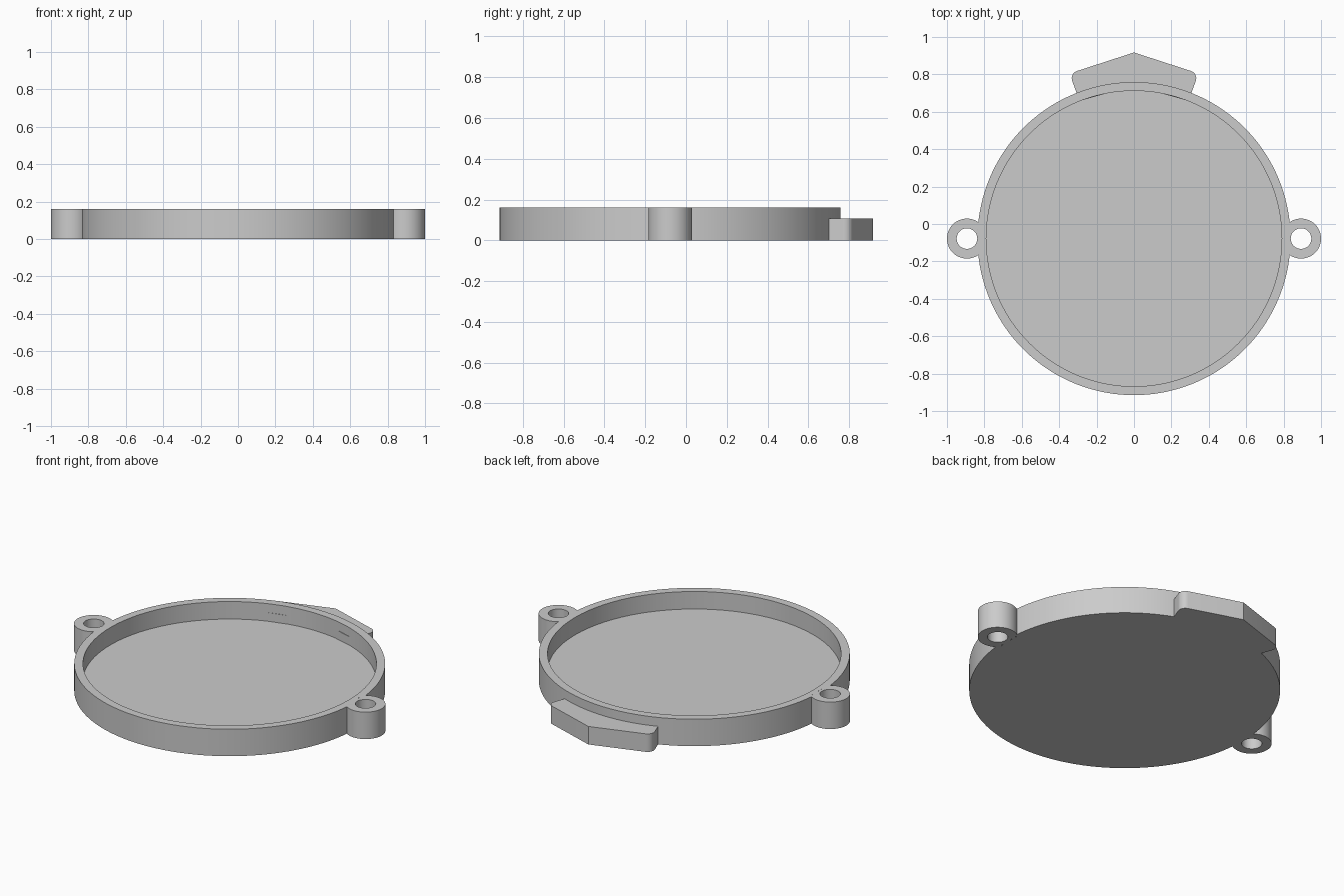
import bpy, bmesh
from math import cos, sin, tau

cube = bpy.data.objects.get("Cube")
if cube:
    bpy.data.objects.remove(cube)

CENTRE_Y = -0.078
OUTER, INNER = 0.837, 0.79
HEIGHT, FLOOR, TAB_HEIGHT = 0.16, 0.056, 0.107
EAR_X, EAR_R, HOLE_R = 0.893, 0.107, 0.055

grey = bpy.data.materials.new("plain grey")
grey.use_nodes = True
colour = (0.6, 0.6, 0.6, 1)
grey.diffuse_color = colour
grey.node_tree.nodes["Principled BSDF"].inputs["Base Color"].default_value = colour


def finish(bm, name, location):
    """Turn a bmesh into a smooth-sided, sharp-edged object."""
    bmesh.ops.recalc_face_normals(bm, faces=bm.faces)
    mesh = bpy.data.meshes.new(name)
    bm.to_mesh(mesh)
    bm.free()
    mesh.materials.append(grey)
    obj = bpy.data.objects.new(name, mesh)
    bpy.context.collection.objects.link(obj)
    obj.location = location
    bpy.ops.object.select_all(action='DESELECT')
    obj.select_set(True)
    bpy.context.view_layer.objects.active = obj
    bpy.ops.object.shade_smooth_by_angle(angle=0.6)
    return obj


def turned(name, profile, location, steps, closed):
    """Revolve (radius, z) points; close into a ring or cap both ends."""
    bm = bmesh.new()
    rings = [[bm.verts.new((r * cos(tau * i / steps), r * sin(tau * i / steps), z))
              for i in range(steps)] for r, z in profile]
    pairs = list(zip(rings, rings[1:]))
    if closed:
        pairs.append((rings[-1], rings[0]))
    else:
        bm.faces.new(rings[0])
        bm.faces.new(rings[-1])
    for a, b in pairs:
        for i in range(steps):
            j = (i + 1) % steps
            bm.faces.new((a[i], a[j], b[j], b[i]))
    return finish(bm, name, location)


# Round dish with a raised rim
turned("dish", [(OUTER, 0), (OUTER, HEIGHT), (INNER, HEIGHT), (INNER, FLOOR)],
       (0, CENTRE_Y, 0), 144, False)

# Hidden cutter that trims the ears inside the rim
trim = turned("ear_trim_cutter", [(0.82, -0.1), (0.82, 0.3)],
              (0, CENTRE_Y, 0), 144, False)
trim.hide_render = True
trim.hide_viewport = True

# Screw ears with through holes on both sides
for side, x in (("left", EAR_X), ("right", -EAR_X)):
    ear = turned(side + "_screw_ear",
                 [(EAR_R, 0), (EAR_R, HEIGHT), (HOLE_R, HEIGHT), (HOLE_R, 0)],
                 (x, CENTRE_Y, 0), 48, True)
    cut = ear.modifiers.new("trim inside rim", 'BOOLEAN')
    cut.operation = 'DIFFERENCE'
    cut.solver = 'EXACT'
    cut.object = trim

# Pointed tab at the back, with rounded outer corners
half = [(0.345, 0.805), (0.295, 0.668), (0.28, 0.661)]
outline = [(0, 0.917)] + half + [(0, 0.74)] + [(-x, y) for x, y in reversed(half)]
bm = bmesh.new()
verts = [bm.verts.new((x, y, 0)) for x, y in outline]
bm.faces.new(verts)
bmesh.ops.bevel(bm, geom=[verts[1], verts[-1]], offset=0.042, segments=8,
                profile=0.5, affect='VERTICES')
solid = bmesh.ops.extrude_face_region(bm, geom=bm.faces[:])
bmesh.ops.translate(bm, vec=(0, 0, TAB_HEIGHT),
                    verts=[v for v in solid["geom"] if isinstance(v, bmesh.types.BMVert)])
finish(bm, "back_tab", (0, 0, 0))
